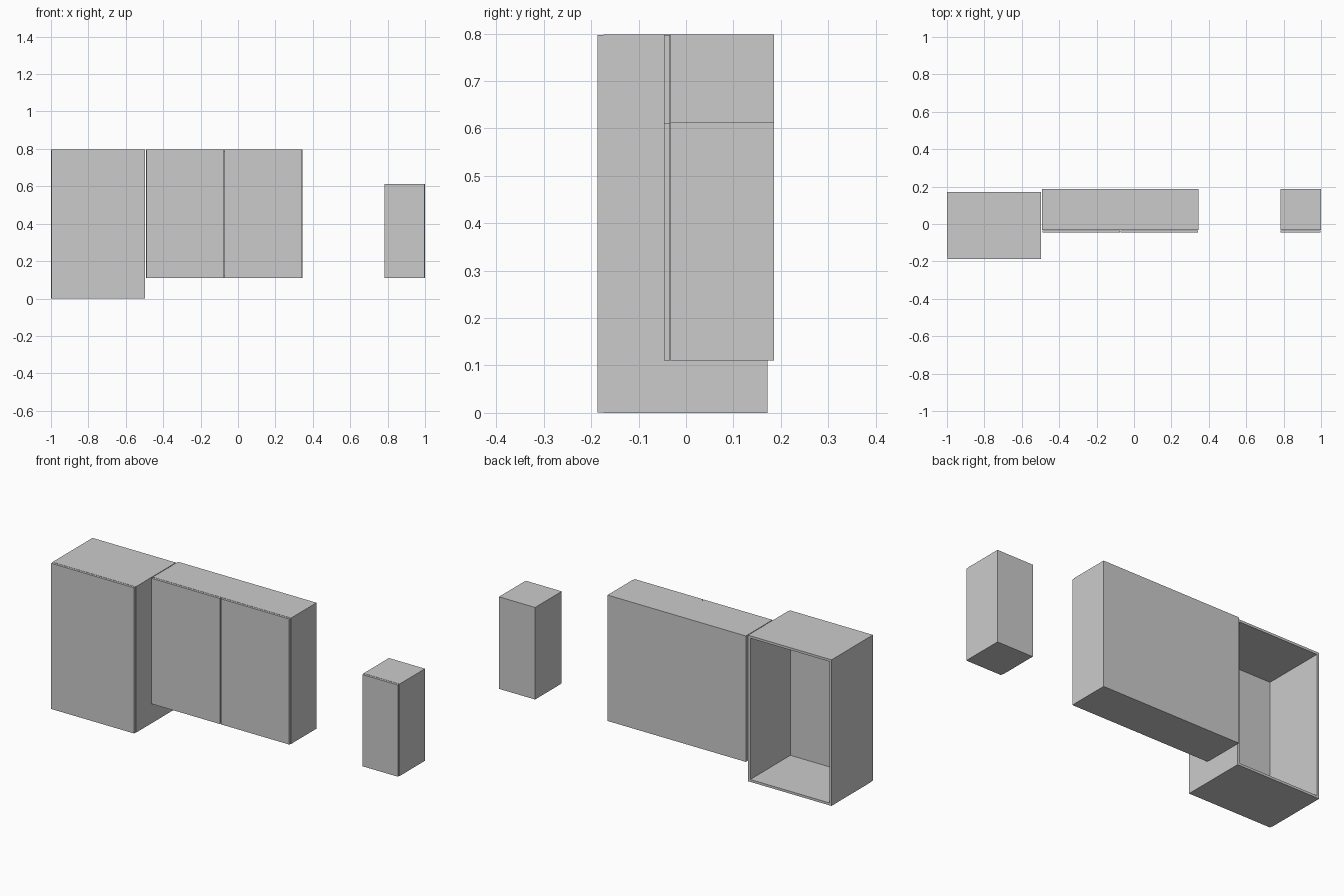
import bpy

if "Cube" in bpy.data.objects:
    bpy.data.objects.remove(bpy.data.objects["Cube"])

T = 0.013    # panel thickness
GAP = 0.002  # reveal around each door


def panel(name, x0, x1, y0, y1, z0, z1):
    bpy.ops.mesh.primitive_cube_add(
        size=1, location=((x0 + x1) / 2, (y0 + y1) / 2, (z0 + z1) / 2))
    ob = bpy.context.object
    ob.name = name
    ob.scale = (x1 - x0, y1 - y0, z1 - z0)
    bpy.ops.object.transform_apply(location=False, rotation=False, scale=True)
    return ob


def cabinet(name, x0, x1, y0, y1, z0, z1, doors=1, back=True):
    # Carcass panels sit behind the doors
    yc = y0 + T
    panel(name + "_left_side", x0, x0 + T, yc, y1, z0, z1)
    panel(name + "_right_side", x1 - T, x1, yc, y1, z0, z1)
    panel(name + "_bottom", x0 + T, x1 - T, yc, y1, z0, z0 + T)
    panel(name + "_top", x0 + T, x1 - T, yc, y1, z1 - T, z1)
    if back:
        panel(name + "_back", x0 + T, x1 - T, y1 - T / 2, y1, z0 + T, z1 - T)
    # Doors across the front
    w = (x1 - x0) / doors
    for i in range(doors):
        panel(f"{name}_door_{i + 1}", x0 + i * w + GAP, x0 + (i + 1) * w - GAP,
              y0, yc - 0.0005, z0 + 0.001, z1 - 0.001)


# Floor cabinet, open at the back
cabinet("tall_cabinet", -1.0, -0.496, -0.187, 0.172, 0.0, 0.798, back=False)
# Double-door wall cabinet
cabinet("wall_cabinet", -0.492, 0.344, -0.046, 0.186, 0.11, 0.798, doors=2)
# Small separate wall cabinet
cabinet("small_cabinet", 0.782, 1.0, -0.046, 0.186, 0.11, 0.613)
